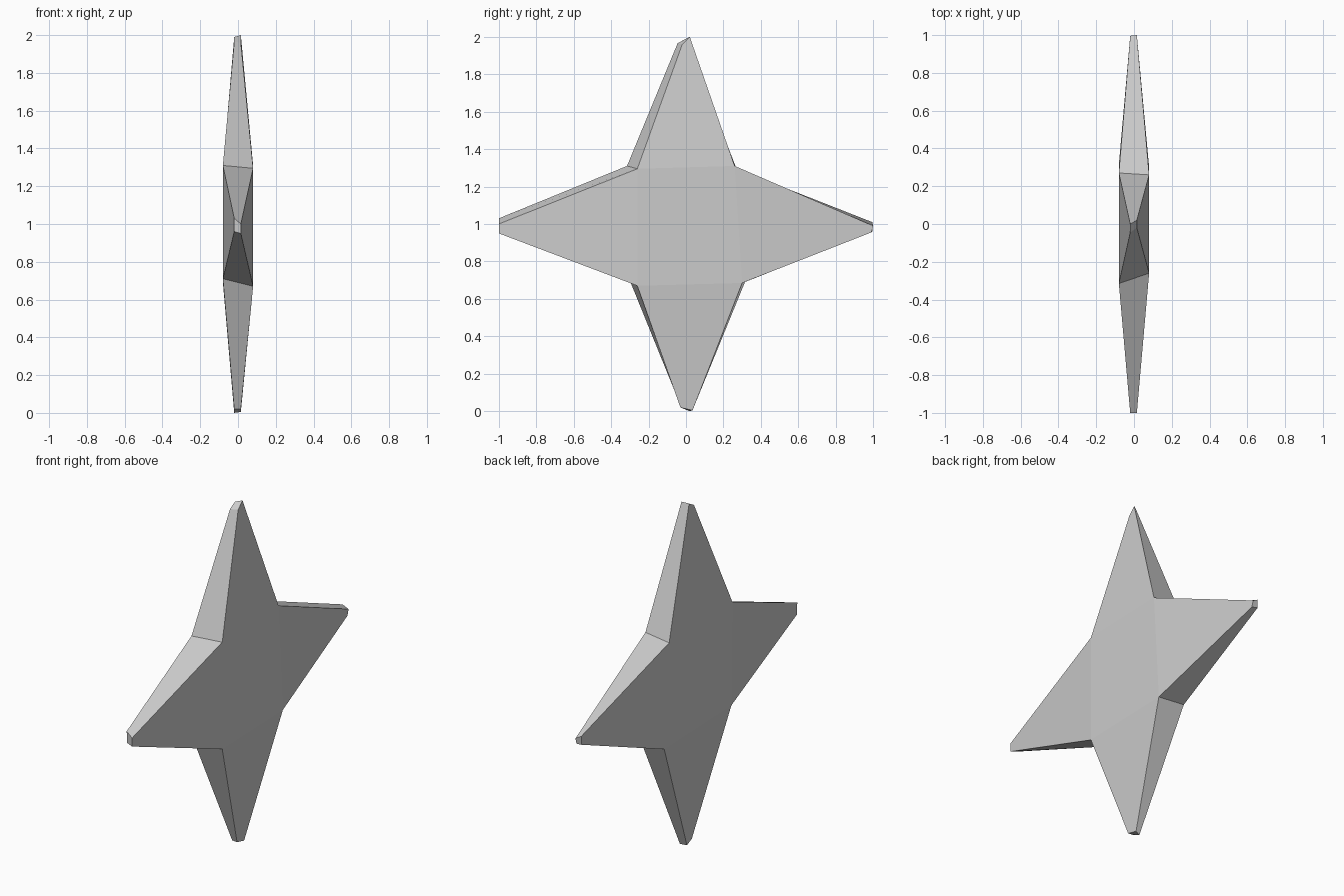
import bpy
import bmesh

cube = bpy.data.objects.get("Cube")
if cube:
    bpy.data.objects.remove(cube, do_unlink=True)

# Plain grey material
grey = bpy.data.materials.new("grey")
grey.use_nodes = True
colour = (0.6, 0.6, 0.6, 1)
grey.diffuse_color = colour
grey.node_tree.nodes["Principled BSDF"].inputs["Base Color"].default_value = colour

# Outlines (y, z): an inner corner, then the two corners of the next blunt tip
left_outline = [
    (0.26, 1.31), (0.02, 2.0), (-0.02, 1.96),
    (-0.26, 1.295), (-1.0, 1.0), (-1.0, 0.95),
    (-0.26, 0.67), (-0.03, 0.02), (0.035, 0.005),
    (0.30, 0.685), (0.99, 0.955), (1.0, 0.99),
]
right_outline = [
    (0.27, 1.295), (0.0, 1.99), (-0.045, 1.965),
    (-0.315, 1.31), (-1.0, 1.03), (-0.995, 0.96),
    (-0.305, 0.71), (-0.025, 0.02), (0.02, 0.0),
    (0.315, 0.69), (0.995, 0.96), (0.995, 1.01),
]


def add_ring(bm, outline, core_x, tip_x):
    """Thick at the inner corners, thin at the tips."""
    return [bm.verts.new((tip_x if i % 3 else core_x, y, z))
            for i, (y, z) in enumerate(outline)]


bm = bmesh.new()
left = add_ring(bm, left_outline, 0.08, 0.015)
right = add_ring(bm, right_outline, -0.08, -0.02)

# Broad sides: a centre panel and four tapering arms
for ring in (left, right):
    bm.faces.new(ring[::3])
    for i in range(0, len(ring), 3):
        bm.faces.new([ring[(i + k) % len(ring)] for k in range(4)])

# Rim joining the two sides
for i in range(len(left)):
    j = (i + 1) % len(left)
    bm.faces.new((left[i], right[i], right[j], left[j]))
bmesh.ops.recalc_face_normals(bm, faces=bm.faces)

mesh = bpy.data.meshes.new("four_point_star")
bm.to_mesh(mesh)
bm.free()
mesh.materials.append(grey)
star = bpy.data.objects.new("four_point_star", mesh)
bpy.context.collection.objects.link(star)
